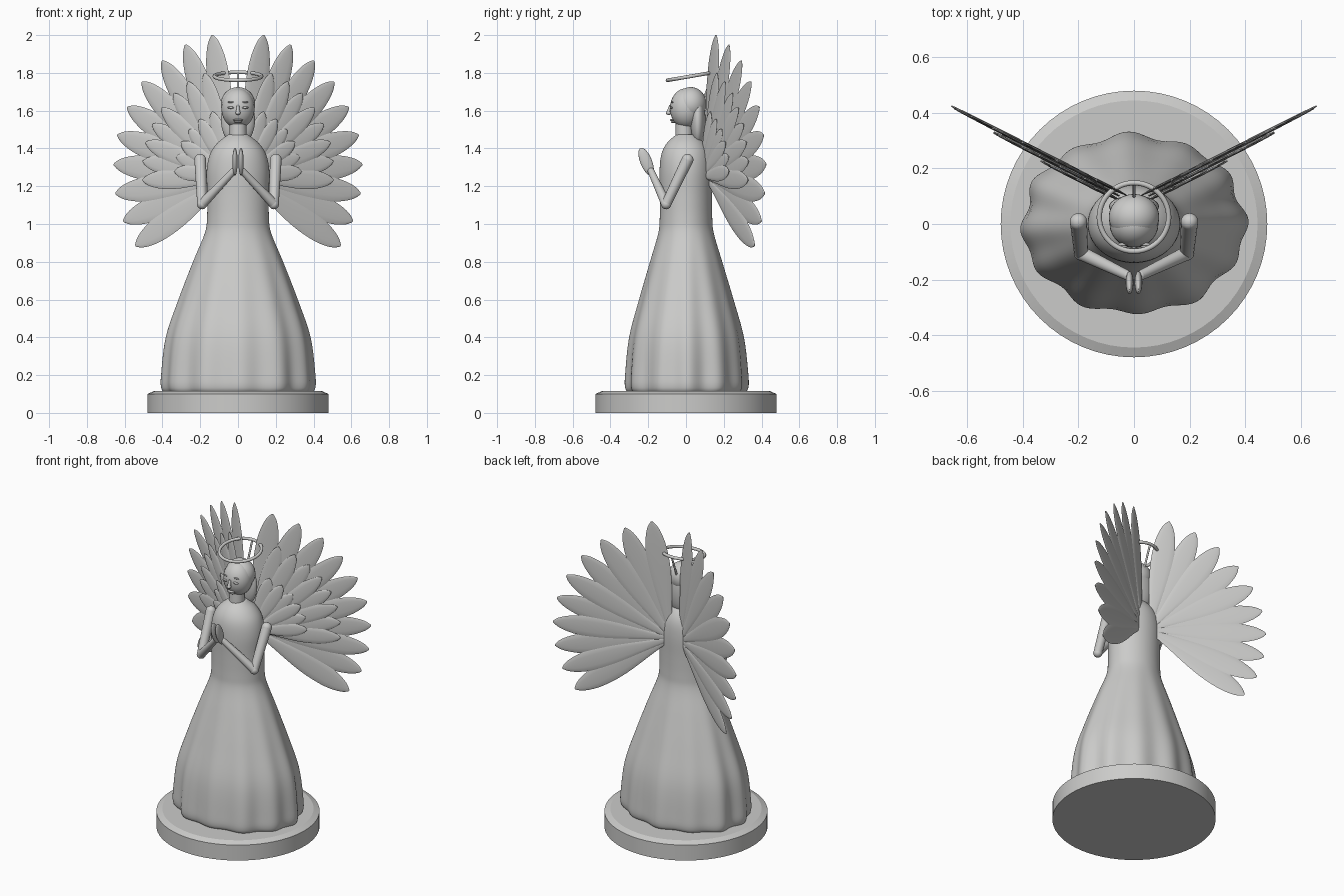
import bpy, bmesh, math
from mathutils import Vector, Matrix

if "Cube" in bpy.data.objects:
    bpy.data.objects.remove(bpy.data.objects["Cube"])

stone = bpy.data.materials.new("stone grey")
stone.diffuse_color = (0.6, 0.6, 0.59, 1)
stone.use_nodes = True
stone.node_tree.nodes["Principled BSDF"].inputs["Base Color"].default_value = stone.diffuse_color


def finish(name, bm, angle=40):
    """Turn a bmesh into a smooth shaded object."""
    bmesh.ops.recalc_face_normals(bm, faces=bm.faces)
    me = bpy.data.meshes.new(name)
    bm.to_mesh(me)
    bm.free()
    me.materials.append(stone)
    ob = bpy.data.objects.new(name, me)
    bpy.context.collection.objects.link(ob)
    bpy.ops.object.select_all(action='DESELECT')
    ob.select_set(True)
    bpy.context.view_layer.objects.active = ob
    bpy.ops.object.shade_smooth_by_angle(angle=math.radians(angle))
    return ob


def loft(bm, rings):
    """Skin closed rings of points and cap both ends."""
    vs = [[bm.verts.new(p) for p in r] for r in rings]
    for a, b in zip(vs, vs[1:]):
        for i in range(len(a)):
            j = (i + 1) % len(a)
            bm.faces.new((a[i], a[j], b[j], b[i]))
    bm.faces.new(vs[0][::-1])
    bm.faces.new(vs[-1])


def ball(bm, loc, size, tilt=0):
    m = Matrix.Translation(loc) @ Matrix.Rotation(tilt, 4, 'X') @ Matrix.Diagonal((*size, 1))
    bmesh.ops.create_uvsphere(bm, u_segments=28, v_segments=18, radius=1, matrix=m)


def rod(bm, a, b, r1, r2, seg=18):
    a, b = Vector(a), Vector(b)
    m = Matrix.Translation((a + b) / 2) @ (b - a).to_track_quat('Z', 'Y').to_matrix().to_4x4()
    bmesh.ops.create_cone(bm, cap_ends=True, segments=seg, radius1=r1, radius2=r2,
                          depth=(b - a).length, matrix=m)


def smooth_profile(pts, steps=5):
    """Catmull-Rom resampling of a short profile."""
    p = [Vector(q) for q in [pts[0]] + pts + [pts[-1]]]
    out = []
    for i in range(1, len(p) - 2):
        a, b, c, d = p[i - 1:i + 3]
        for k in range(steps):
            t = k / steps
            out.append(0.5 * (2 * b + (c - a) * t + (2 * a - 5 * b + 4 * c - d) * t * t
                              + (3 * b - a - 3 * c + d) * t ** 3))
    return out + [p[-1]]


# Round plinth with a chamfered top edge
bm = bmesh.new()
loft(bm, [[(r * math.cos(k * math.tau / 64), r * math.sin(k * math.tau / 64), z)
           for k in range(64)] for r, z in ((0.48, 0), (0.48, 0.1), (0.445, 0.115))])
finish("plinth", bm, 20)

# Gown and torso: (half width, half depth, height), folds deepen to the hem
gown = [(0.385, 0.305, 0.11), (0.398, 0.318, 0.135), (0.398, 0.318, 0.2), (0.376, 0.298, 0.4),
        (0.312, 0.247, 0.6), (0.237, 0.19, 0.8), (0.176, 0.147, 0.95), (0.164, 0.139, 1.03),
        (0.163, 0.138, 1.15), (0.166, 0.14, 1.28), (0.148, 0.13, 1.37), (0.108, 0.1, 1.43),
        (0.05, 0.05, 1.475)]
rings = []
for w, d, z in smooth_profile(gown):
    fold = max(0, min(1, (1.0 - z) / 0.8))
    ring = []
    for k in range(144):
        a = k * math.tau / 144
        f = 1 + fold * (0.028 * math.cos(12 * a - 0.6) + 0.013 * math.cos(7 * a + 1))
        ring.append((w * f * math.cos(a), d * f * math.sin(a), z))
    rings.append(ring)
bm = bmesh.new()
loft(bm, rings)
finish("gown", bm, 60)

# Neck, head, hair
bm = bmesh.new()
rod(bm, (0, -0.01, 1.44), (0, -0.01, 1.57), 0.047, 0.043, 28)
finish("neck", bm)
bm = bmesh.new()
ball(bm, (0, 0.0, 1.612), (0.088, 0.085, 0.106))
finish("head", bm)
bm = bmesh.new()
ball(bm, (0, 0.025, 1.635), (0.091, 0.083, 0.09))
ball(bm, (0, 0.063, 1.55), (0.09, 0.04, 0.135))
finish("hair", bm)

# Face: closed eyes, brows, nose and lips
bm = bmesh.new()
for s in (-1, 1):
    ball(bm, (s * 0.038, -0.078, 1.616), (0.018, 0.008, 0.006))
    ball(bm, (s * 0.038, -0.073, 1.645), (0.019, 0.006, 0.004))
rod(bm, (0, -0.082, 1.63), (0, -0.093, 1.59), 0.006, 0.011)
ball(bm, (0, -0.092, 1.588), (0.013, 0.014, 0.011))
ball(bm, (0, -0.073, 1.55), (0.027, 0.012, 0.006))
ball(bm, (0, -0.068, 1.54), (0.022, 0.012, 0.006))
finish("face_features", bm)

# Halo ring tipped forward, with its support
tilt = Matrix.Translation((0, 0.025, 1.782)) @ Matrix.Rotation(0.17, 4, 'X')
bm = bmesh.new()
n, m = 56, 12
v = [[bm.verts.new(tilt @ Vector(((0.125 + 0.0095 * math.cos(b)) * math.cos(a),
                                  (0.125 + 0.0095 * math.cos(b)) * math.sin(a), 0.0095 * math.sin(b))))
      for b in (j * math.tau / m for j in range(m))] for a in (i * math.tau / n for i in range(n))]
for i in range(n):
    for j in range(m):
        bm.faces.new((v[i][j], v[(i + 1) % n][j], v[(i + 1) % n][(j + 1) % m], v[i][(j + 1) % m]))
finish("halo", bm)
bm = bmesh.new()
rod(bm, (0, 0.085, 1.64), (0, 0.147, 1.802), 0.006, 0.006, 12)
finish("halo_support", bm)

# Arms and praying hands
for s, side in ((-1, "left"), (1, "right")):
    shoulder, elbow, wrist = (s * 0.2, 0.008, 1.34), (s * 0.19, -0.105, 1.105), (s * 0.024, -0.185, 1.28)
    bm = bmesh.new()
    rod(bm, shoulder, elbow, 0.031, 0.026)
    ball(bm, shoulder, (0.031,) * 3)
    ball(bm, elbow, (0.027,) * 3)
    rod(bm, elbow, wrist, 0.026, 0.018)
    ball(bm, wrist, (0.018,) * 3)
    finish(side + "_arm", bm)
    bm = bmesh.new()
    ball(bm, (s * 0.016, -0.211, 1.33), (0.014, 0.031, 0.078), 0.38)
    finish(side + "_hand", bm)

# Wings: three fans of feathers (count, first and last angle, first and last length, width, offset)
fans = [("long", 10, 81, -32.5, 0.76, 0.68, 0.066, 0.0),
        ("middle", 8, 74, -2, 0.57, 0.525, 0.052, 0.014),
        ("short", 6, 73, 5, 0.36, 0.33, 0.042, 0.027)]
outline = [(0, 0.16), (0.2, 0.42), (0.45, 0.84), (0.62, 1.0), (0.78, 0.95),
           (0.89, 0.72), (0.96, 0.42), (1.0, 0.08)]
spread = math.radians(27)
for s, side in ((-1, "left"), (1, "right")):
    out = Vector((s * math.cos(spread), math.sin(spread), 0))
    front = Vector((s * math.sin(spread), -math.cos(spread), 0))
    for name, count, a0, a1, l0, l1, width, offset in fans:
        bm = bmesh.new()
        for i in range(count):
            t = i / (count - 1)
            ang = math.radians(a0 + (a1 - a0) * t)
            length = l0 + (l1 - l0) * t
            along = out * math.cos(ang) + Vector((0, 0, math.sin(ang)))
            across = Vector((0, 0, math.cos(ang))) - out * math.sin(ang)
            root = Vector((s * 0.03, 0.105, 1.25)) + front * (offset + 0.003 * (i % 2))
            loft(bm, [[root + along * (u * length) + across * (w * width * math.cos(b))
                       + front * (0.006 * (0.4 + 0.6 * w) * math.sin(b))
                       for b in (k * math.tau / 12 for k in range(12))]
                      for u, w in smooth_profile(outline, 3)])
        finish(f"{side}_{name}_feathers", bm, 50)
